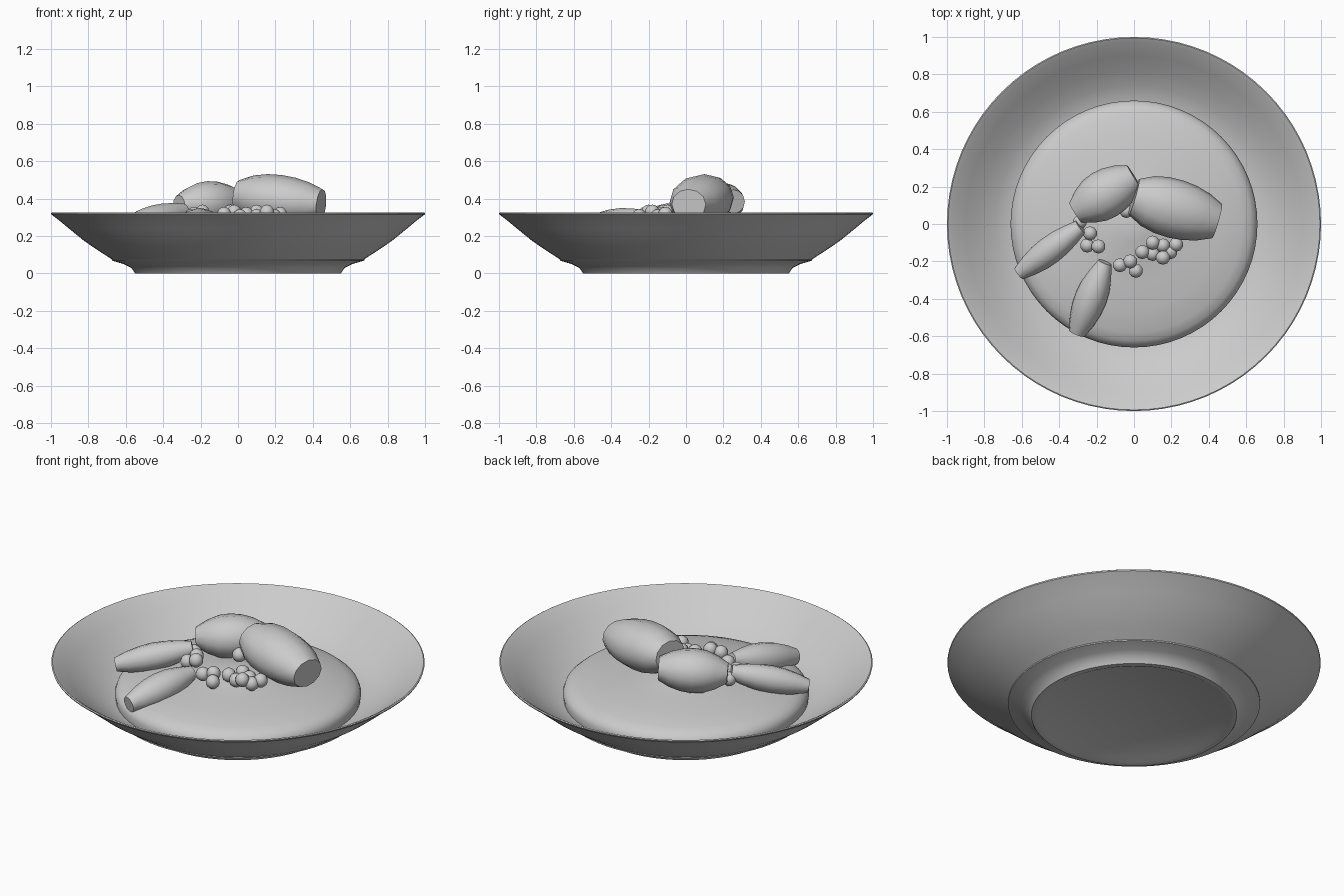
import bpy, bmesh, math
from mathutils import Vector

if "Cube" in bpy.data.objects:
    bpy.data.objects.remove(bpy.data.objects["Cube"])

grey = bpy.data.materials.new("plain grey")
grey.diffuse_color = (0.6, 0.6, 0.6, 1)
grey.use_nodes = True
grey.node_tree.nodes["Principled BSDF"].inputs["Base Color"].default_value = grey.diffuse_color


def finish(name, bm, angle):
    bmesh.ops.remove_doubles(bm, verts=bm.verts, dist=1e-5)
    bmesh.ops.recalc_face_normals(bm, faces=bm.faces)
    me = bpy.data.meshes.new(name)
    bm.to_mesh(me)
    bm.free()
    me.materials.append(grey)
    ob = bpy.data.objects.new(name, me)
    bpy.context.collection.objects.link(ob)
    bpy.ops.object.select_all(action='DESELECT')
    ob.select_set(True)
    bpy.context.view_layer.objects.active = ob
    bpy.ops.object.shade_smooth_by_angle(angle=math.radians(angle))
    return ob


def lathe(name, profile, sides, angle):
    """Spin a (radius, height) profile around z."""
    bm = bmesh.new()
    vs = [bm.verts.new((r, 0, z)) for r, z in profile]
    es = [bm.edges.new(p) for p in zip(vs, vs[1:])]
    bmesh.ops.spin(bm, geom=vs + es, cent=(0, 0, 0), axis=(0, 0, 1),
                   angle=math.tau, steps=sides, use_merge=True)
    return finish(name, bm, angle)


def barrel(name, a, b, radii, squash=1.0, sides=12):
    """Blunt-ended food piece from a to b, with radii at even steps."""
    a, b = Vector(a), Vector(b)
    axis = (b - a).normalized()
    side = axis.cross(Vector((0, 0, 1))).normalized()
    up = side.cross(axis)
    bm = bmesh.new()
    rings = []
    for i, r in enumerate(radii):
        c = a.lerp(b, i / (len(radii) - 1))
        rings.append([bm.verts.new(c + side * r * math.cos(k * math.tau / sides)
                                   + up * r * squash * math.sin(k * math.tau / sides))
                      for k in range(sides)])
    for p, q in zip(rings, rings[1:]):
        for k in range(sides):
            n = (k + 1) % sides
            bm.faces.new((p[k], p[n], q[n], q[k]))
    bm.faces.new(rings[0])
    bm.faces.new(rings[-1])
    return finish(name, bm, 45)


# Bowl: foot, thin ledge, flared outside, rim, inside
lathe("bowl", [(0, 0.015), (0.49, 0.015), (0.52, 0.0), (0.55, 0.0), (0.57, 0.03),
               (0.61, 0.05), (0.675, 0.069), (0.675, 0.076), (0.74, 0.118),
               (0.82, 0.172), (0.90, 0.237), (0.96, 0.287), (0.998, 0.315),
               (1.0, 0.322), (0.994, 0.326), (0.97, 0.312), (0.90, 0.257),
               (0.82, 0.195), (0.74, 0.145), (0.66, 0.11), (0.5, 0.09), (0, 0.09)], 80, 35)

# Mound filling the bowl
lathe("mound", [(0.655, 0.105), (0.66, 0.145), (0.65, 0.172), (0.625, 0.193), (0.58, 0.21),
                (0.46, 0.235), (0.32, 0.253), (0.2, 0.27), (0.09, 0.295), (0, 0.31)], 64, 60)

# Large chunks
barrel("large_chunk", (0.0, 0.145, 0.415), (0.445, 0.015, 0.37),
       [0.10, 0.138, 0.155, 0.158, 0.15, 0.13, 0.095], 0.85)
barrel("medium_chunk", (-0.315, 0.06, 0.365), (0.0, 0.255, 0.385),
       [0.06, 0.10, 0.125, 0.132, 0.125, 0.105, 0.07], 0.9)

# Slim pieces leaning on the mound
barrel("slim_piece_left", (-0.615, -0.265, 0.245), (-0.285, -0.015, 0.335),
       [0.038, 0.058, 0.071, 0.075, 0.07, 0.058, 0.04])
barrel("slim_piece_front", (-0.305, -0.585, 0.215), (-0.155, -0.205, 0.30),
       [0.045, 0.068, 0.082, 0.086, 0.08, 0.062, 0.038])

# Peas
peas = [(-0.29, 0.01), (-0.235, -0.05), (-0.19, -0.12), (-0.25, -0.115), (-0.075, -0.22),
        (-0.02, -0.20), (0.01, -0.25), (0.045, -0.15), (0.10, -0.10), (0.10, -0.16),
        (0.155, -0.115), (0.155, -0.18), (0.195, -0.15), (0.225, -0.11), (-0.04, 0.07)]
bm = bmesh.new()
for i, (x, y) in enumerate(peas):
    made = bmesh.ops.create_uvsphere(bm, u_segments=10, v_segments=7, radius=0.039)
    bmesh.ops.translate(bm, verts=made["verts"], vec=(x, y, 0.305 + 0.012 * (i % 3)))
finish("peas", bm, 60)
